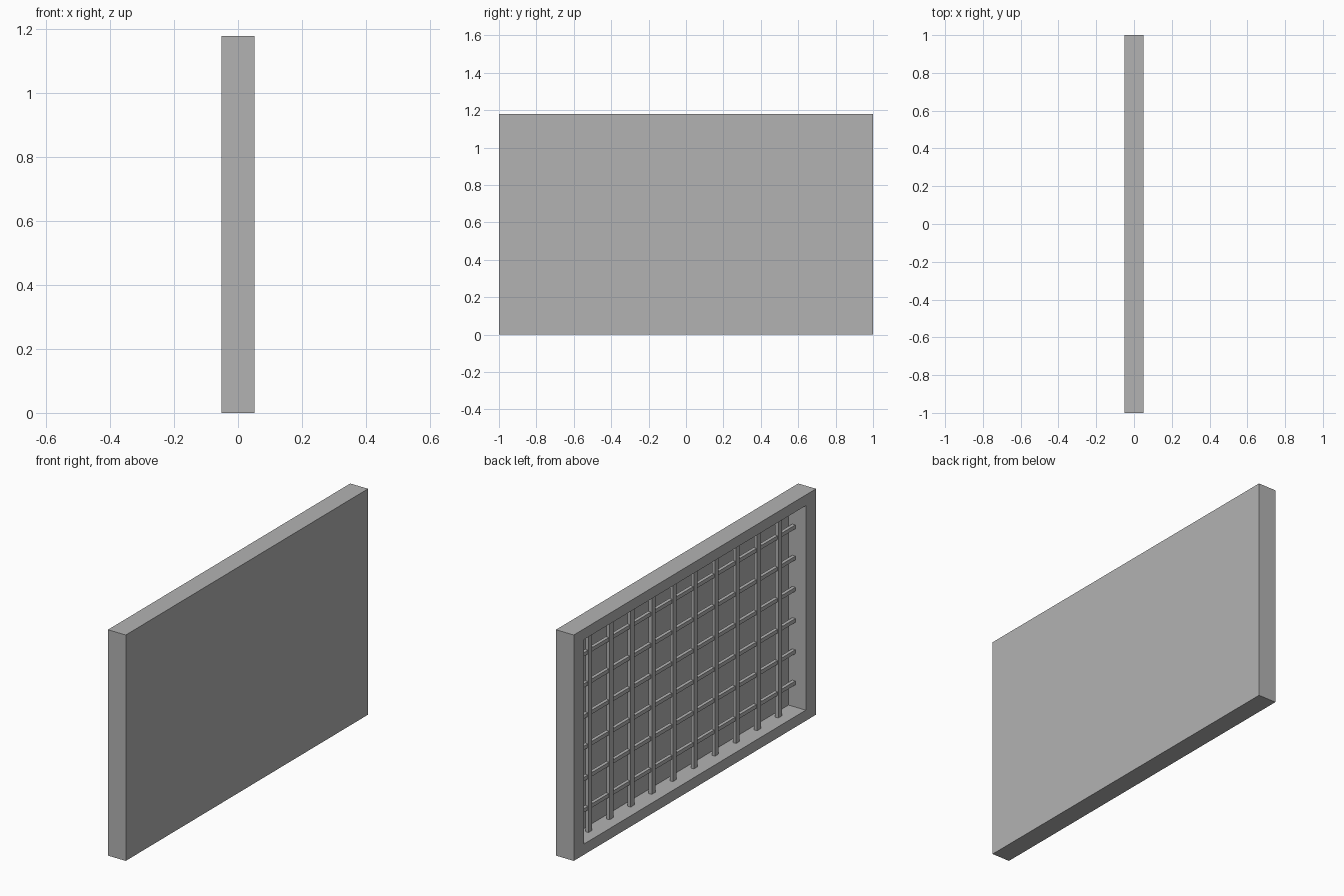
import bpy, bmesh
from mathutils import Vector

cube = bpy.data.objects.get("Cube")
if cube:
    bpy.data.objects.remove(cube, do_unlink=True)

DEPTH, WIDTH, HEIGHT = 0.103, 2.0, 1.18
RIM_Y, RIM_Z = 0.085, 0.056
PANEL = 0.003
MID = HEIGHT / 2
FRONT = -DEPTH / 2

grey = bpy.data.materials.new("plain grey")
grey.use_nodes = True
grey.diffuse_color = (0.45, 0.45, 0.45, 1)
grey.node_tree.nodes["Principled BSDF"].inputs["Base Color"].default_value = grey.diffuse_color


def add_box(bm, size, center):
    verts = bmesh.ops.create_cube(bm, size=1)["verts"]
    for v in verts:
        v.co = Vector(a * b for a, b in zip(v.co, size)) + Vector(center)


def finish(bm, name):
    mesh = bpy.data.meshes.new(name)
    bm.to_mesh(mesh)
    bm.free()
    mesh.materials.append(grey)
    obj = bpy.data.objects.new(name, mesh)
    bpy.context.collection.objects.link(obj)
    return obj


# Shallow tray: a slab whose -x face is inset and sunk to leave a thin panel
bm = bmesh.new()
add_box(bm, (DEPTH, WIDTH, HEIGHT), (0, 0, MID))
bm.normal_update()
face = min(bm.faces, key=lambda f: f.calc_center_median().x)
bmesh.ops.inset_individual(bm, faces=[face], thickness=0.05)
for v in face.verts:
    v.co.y = (WIDTH / 2 - RIM_Y) * (1 if v.co.y > 0 else -1)
    v.co.z = MID + (MID - RIM_Z) * (1 if v.co.z > MID else -1)
sunk = bmesh.ops.extrude_discrete_faces(bm, faces=[face])["faces"][0]
for v in sunk.verts:
    v.co.x = DEPTH / 2 - PANEL
bmesh.ops.recalc_face_normals(bm, faces=bm.faces)
finish(bm, "tray_frame")

# Upright lattice bars, tucked slightly into the rim
bm = bmesh.new()
for i in range(10):
    add_box(bm, (0.018, 0.03, HEIGHT - 2 * RIM_Z + 0.01),
            (FRONT + 0.065, (i - 4.5) * 0.174, MID))
finish(bm, "upright_bars")

# Level lattice bars, just behind the front of the uprights
bm = bmesh.new()
for i in range(6):
    add_box(bm, (0.018, WIDTH - 2 * RIM_Y + 0.01, 0.02),
            (FRONT + 0.069, 0, MID + (i - 2.5) * 0.163))
finish(bm, "level_bars")
